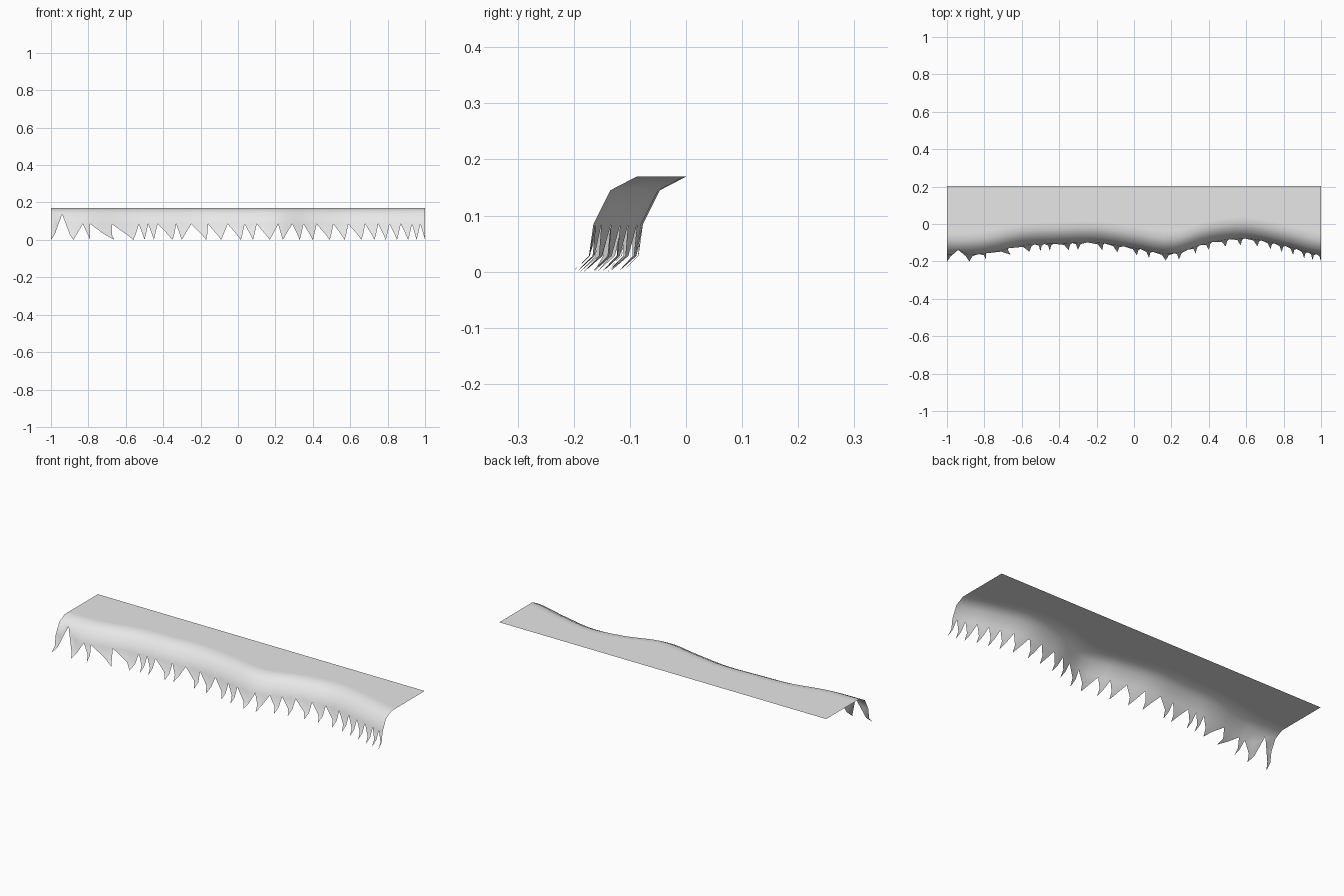
import bpy
import bmesh

cube = bpy.data.objects.get("Cube")
if cube:
    bpy.data.objects.remove(cube, do_unlink=True)

BACK = 0.203
# height of each lengthwise row and its distance behind the wavy front line
ROWS = [(0.17, 0.115), (0.17, 0.078), (0.145, 0.03), (0.085, 0)]
# front line of the drip at equal steps along the length
WAVE = [-0.165, -0.158, -0.115, -0.105, -0.1, -0.128,
        -0.158, -0.1, -0.077, -0.115, -0.165]
# right-hand notch and tip position of every hanging point
TEETH = [(-.94, -1), (-.83, -.88), (-.79, -.79), (-.675, -.66), (-.53, -.56),
         (-.48, -.5), (-.43, -.45), (-.33, -.35), (-.25, -.3), (-.16, -.17),
         (-.055, -.09), (.035, .015), (.1, .08), (.215, .17), (.29, .24),
         (.35, .33), (.42, .4), (.51, .49), (.59, .57), (.68, .66),
         (.75, .73), (.81, .79), (.87, .85), (.93, .91), (.975, .955), (1, 1)]


def front(x):
    """Smooth curve through the wave points."""
    last = len(WAVE) - 1
    pos = min(max((x + 1) / 2, 0), 1) * last
    i = min(int(pos), last - 1)
    t = pos - i
    a, b = WAVE[max(i - 1, 0)], WAVE[i]
    c, d = WAVE[i + 1], WAVE[min(i + 2, last)]
    return b + t / 2 * (c - a + t * (2 * a - 5 * b + 4 * c - d
                                     + t * (3 * (b - c) + d - a)))


bm = bmesh.new()


def column(x):
    """Row of vertices from the back edge over the lip to the tooth roots."""
    col = [bm.verts.new((x, BACK, ROWS[0][0]))]
    for z, back in ROWS:
        col.append(bm.verts.new((x, front(x) + back, z)))
    return col


def strip(a, b):
    for i in range(len(a) - 1):
        bm.faces.new((a[i], a[i + 1], b[i + 1], b[i]))


start = -1
left = column(start)
for end, tip_x in TEETH:
    # sheet above the tooth
    mid_x = (start + end) / 2
    middle, right = column(mid_x), column(end)
    if end == TEETH[0][0]:
        # the first notch cuts much higher
        right[-1].co.z = 0.138
        right[-1].co.y += 0.026
    strip(left, middle)
    strip(middle, right)
    # hooked tooth below
    half = (end - start) * 0.16
    centre = 0.75 * tip_x + 0.25 * mid_x
    centre = min(max(centre, start + half), end - half)
    low = [bm.verts.new((x, front(x) - 0.008, 0.028))
           for x in (centre - half, centre, centre + half)]
    tip = bm.verts.new((tip_x, front(tip_x) - 0.037, 0))
    roots = [left[-1], middle[-1], right[-1]]
    for i in range(2):
        bm.faces.new((roots[i], low[i], low[i + 1], roots[i + 1]))
        bm.faces.new((low[i], tip, low[i + 1]))
    start, left = end, right

mesh = bpy.data.meshes.new("dripping_ledge")
bm.to_mesh(mesh)
bm.free()
mesh.shade_smooth()

# single pale grey colour
colour = (0.8, 0.8, 0.8, 1)
mat = bpy.data.materials.new("pale_grey")
mat.use_nodes = True
mat.diffuse_color = colour
mat.node_tree.nodes["Principled BSDF"].inputs["Base Color"].default_value = colour
mesh.materials.append(mat)

ledge = bpy.data.objects.new("dripping_ledge", mesh)
bpy.context.scene.collection.objects.link(ledge)
